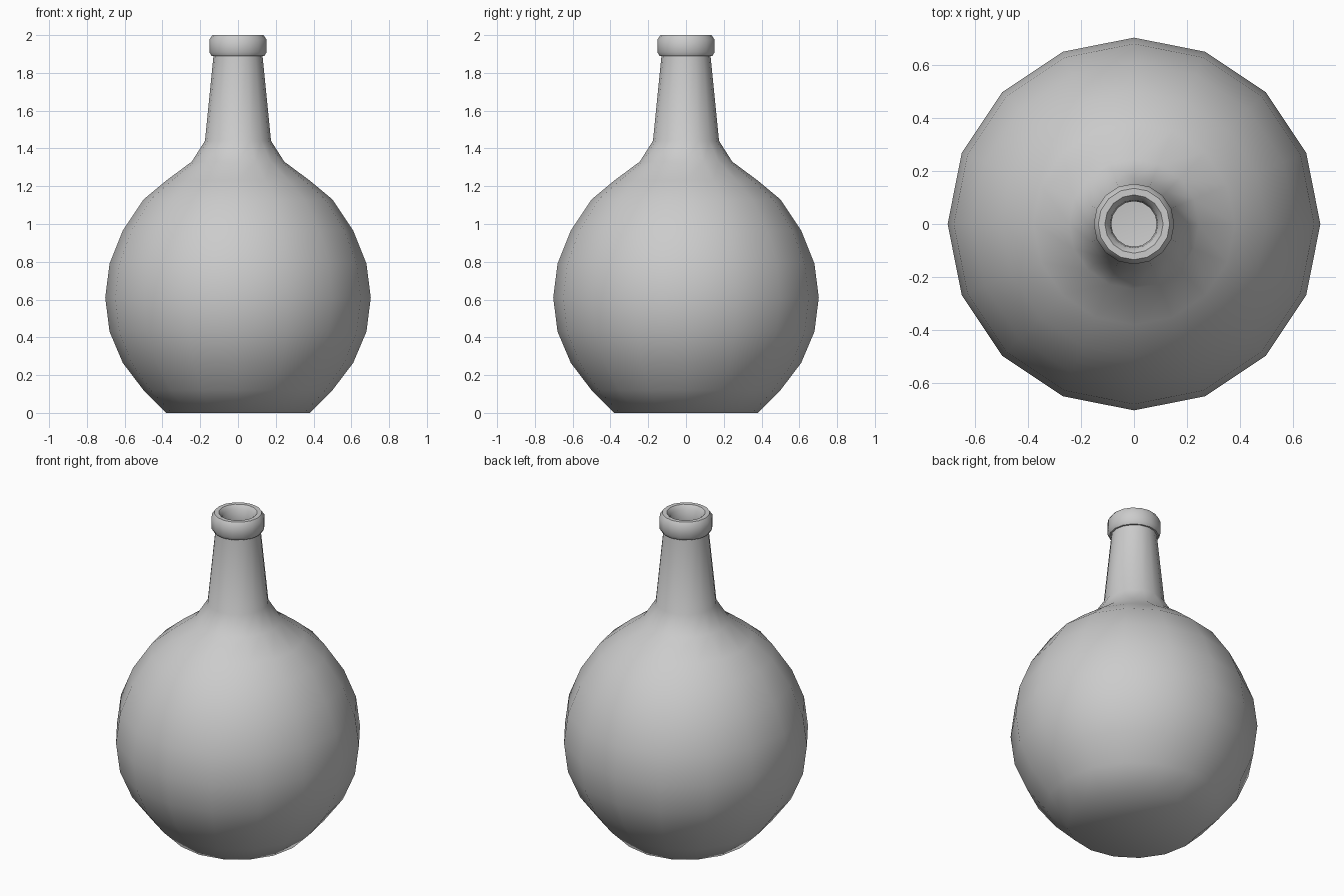
import bpy
import bmesh
import math

cube = bpy.data.objects.get("Cube")
if cube:
    bpy.data.objects.remove(cube, do_unlink=True)

SIDES = 16

# Single plain grey
grey = bpy.data.materials.new("plain grey")
grey.use_nodes = True
colour = (0.6, 0.6, 0.6, 1)
grey.diffuse_color = colour
grey.node_tree.nodes["Principled BSDF"].inputs["Base Color"].default_value = colour


def lathe(name, profile):
    """Spin (radius, height) points round z; a zero radius closes the end."""
    bm = bmesh.new()
    verts = [bm.verts.new((r, 0, z)) for r, z in profile]
    edges = [bm.edges.new(pair) for pair in zip(verts, verts[1:])]
    bmesh.ops.spin(bm, geom=verts + edges, cent=(0, 0, 0), axis=(0, 0, 1),
                   angle=math.tau, steps=SIDES, use_duplicate=False)
    bmesh.ops.remove_doubles(bm, verts=bm.verts[:], dist=0.0005)
    bmesh.ops.recalc_face_normals(bm, faces=bm.faces[:])
    mesh = bpy.data.meshes.new(name)
    bm.to_mesh(mesh)
    bm.free()
    mesh.materials.append(grey)
    obj = bpy.data.objects.new(name, mesh)
    bpy.context.collection.objects.link(obj)
    bpy.ops.object.select_all(action='DESELECT')
    obj.select_set(True)
    bpy.context.view_layer.objects.active = obj
    bpy.ops.object.shade_smooth_by_angle(angle=math.radians(46))
    return obj


# Flat base, round belly, shoulder and tapering neck
outside = [(0, 0), (0.38, 0), (0.5, 0.12), (0.61, 0.265), (0.68, 0.43),
           (0.703, 0.61), (0.68, 0.79), (0.61, 0.965), (0.5, 1.13),
           (0.38, 1.23), (0.245, 1.33), (0.175, 1.44), (0.13, 1.89)]

# Rolled lip round the mouth
lip = [(0.14, 1.89), (0.152, 1.91), (0.152, 1.975), (0.135, 2.0),
       (0.11, 2.0), (0.09, 1.975), (0.086, 1.91)]

# Hollow inside, following the outer wall down to the floor
inside = [(0.13, 1.45), (0.22, 1.28), (0.47, 1.09), (0.65, 0.78),
          (0.67, 0.61), (0.65, 0.44), (0.48, 0.15), (0.35, 0.04), (0, 0.03)]

lathe("bottle", outside + lip + inside)
